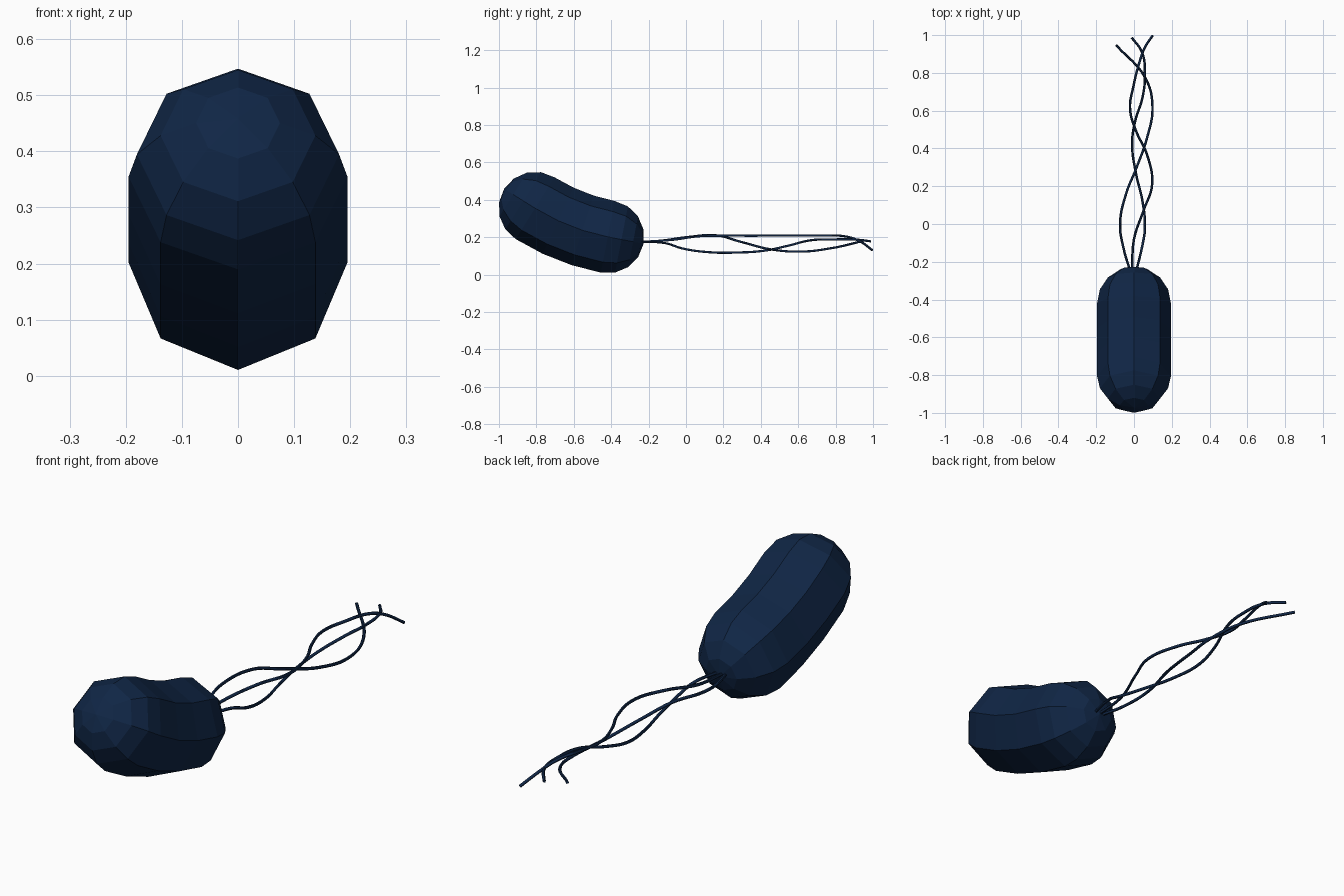
import bpy, bmesh
from math import sin, cos, pi, radians
from mathutils import Vector

cube = bpy.data.objects.get("Cube")
if cube:
    bpy.data.objects.remove(cube)

SIDES = 8
RADIUS = 0.195
CAP_STEPS = 4
BEND = 3            # spine segments between the caps


def make_material(name, rgb):
    mat = bpy.data.materials.new(name)
    mat.use_nodes = True
    mat.diffuse_color = (*rgb, 1)
    bsdf = next(n for n in mat.node_tree.nodes if n.type == 'BSDF_PRINCIPLED')
    bsdf.inputs["Base Color"].default_value = (*rgb, 1)
    bsdf.inputs["Roughness"].default_value = 0.6
    return mat


navy = make_material("dark navy", (0.005, 0.019, 0.06))


def direction(tilt):
    """Unit vector toward the back, dipping by the tilt angle."""
    return Vector((0, cos(tilt), -sin(tilt)))


# Bent capsule body: list of (centre, tilt, radius) rings along the spine
def build_body():
    centre, tilt, step = Vector((0, -0.807, 0.355)), radians(32), 0.14
    turn = radians(21) / BEND
    spine = [(centre.copy(), tilt)]
    for _ in range(BEND):
        centre = centre + direction(tilt - turn / 2) * step
        tilt -= turn
        spine.append((centre.copy(), tilt))

    rings = []
    angles = [pi / 2 * i / CAP_STEPS for i in range(1, CAP_STEPS)]
    front, front_tilt = spine[0]
    back, back_tilt = spine[-1]
    for a in angles:
        rings.append((front - direction(front_tilt) * RADIUS * cos(a), front_tilt, RADIUS * sin(a)))
    rings += [(c, t, RADIUS) for c, t in spine]
    for a in reversed(angles):
        rings.append((back + direction(back_tilt) * RADIUS * cos(a), back_tilt, RADIUS * sin(a)))

    bm = bmesh.new()
    loops = []
    for c, t, r in rings:
        up = Vector((0, sin(t), cos(t)))
        side = Vector((1, 0, 0))
        loops.append([bm.verts.new(c + (side * sin(k) + up * cos(k)) * r)
                      for k in (2 * pi * i / SIDES for i in range(SIDES))])
    poles = (bm.verts.new(front - direction(front_tilt) * RADIUS),
             bm.verts.new(back + direction(back_tilt) * RADIUS))
    for i in range(SIDES):
        j = (i + 1) % SIDES
        for a, b in zip(loops, loops[1:]):
            bm.faces.new((a[i], a[j], b[j], b[i]))
        bm.faces.new((poles[0], loops[0][j], loops[0][i]))
        bm.faces.new((poles[1], loops[-1][i], loops[-1][j]))
    bmesh.ops.recalc_face_normals(bm, faces=bm.faces)
    mesh = bpy.data.meshes.new("body")
    bm.to_mesh(mesh)
    bm.free()
    mesh.materials.append(navy)
    bpy.context.collection.objects.link(bpy.data.objects.new("body", mesh))


# Thin wavy tail strand through a few points
def build_strand(name, points):
    curve = bpy.data.curves.new(name, 'CURVE')
    curve.dimensions = '3D'
    curve.bevel_depth = 0.0065
    curve.bevel_resolution = 1
    curve.resolution_u = 6
    curve.use_fill_caps = True
    spline = curve.splines.new('BEZIER')
    spline.bezier_points.add(len(points) - 1)
    for bp, co in zip(spline.bezier_points, points):
        bp.co = co
        bp.handle_left_type = bp.handle_right_type = 'AUTO'
    curve.materials.append(navy)
    obj = bpy.data.objects.new(name, curve)
    bpy.context.collection.objects.link(obj)
    bpy.ops.object.select_all(action='DESELECT')
    obj.select_set(True)
    bpy.context.view_layer.objects.active = obj
    bpy.ops.object.convert(target='MESH')
    bpy.ops.object.shade_smooth_by_angle(angle=radians(60))


build_body()
build_strand("right_tail_strand", [
    (-.02, -.25, .175), (-.055, -.13, .182), (-.074, 0, .2), (-.042, .16, .21),
    (.01, .29, .176), (.07, .46, .134), (.098, .62, .123), (.062, .77, .14),
    (-.095, .947, .18)])
build_strand("left_tail_strand", [
    (.012, -.25, .175), (.045, -.11, .168), (.058, -.02, .14), (.045, .12, .12),
    (.01, .27, .118), (-.01, .42, .128), (.005, .54, .153), (.045, .67, .184),
    (.058, .79, .188), (.042, .91, .187), (-.012, .987, .178)])
build_strand("middle_tail_strand", [
    (-.01, -.25, .175), (0, -.08, .185), (.05, .07, .205), (.096, .21, .208),
    (.068, .37, .208), (.012, .49, .209), (-.021, .61, .209), (-.003, .73, .209),
    (.03, .86, .203), (.055, .93, .178), (.098, .997, .13)])
